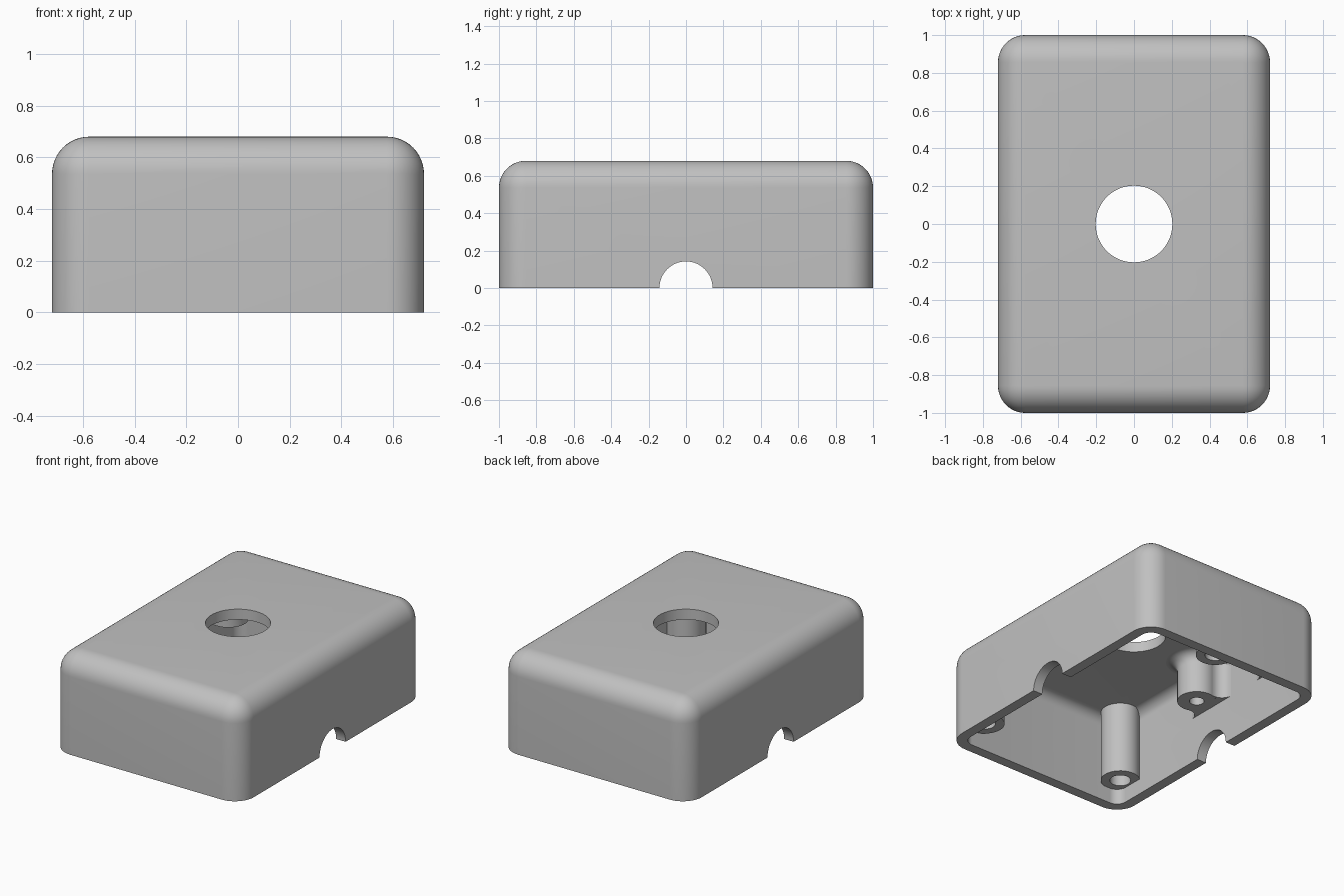
import bpy, bmesh
from math import sin, cos, pi, atan2, radians
from mathutils import Matrix, Vector

cube = bpy.data.objects.get("Cube")
if cube:
    bpy.data.objects.remove(cube, do_unlink=True)

HX, HY, H = 0.72, 1.0, 0.68      # half width, half length, height
WALL, FILLET = 0.072, 0.144
CEILING = H - WALL

grey = bpy.data.materials.new("plain grey plastic")
grey.use_nodes = True
colour = (0.53, 0.53, 0.53, 1)
grey.diffuse_color = colour
grey.node_tree.nodes["Principled BSDF"].inputs["Base Color"].default_value = colour


def make(name, bm):
    bmesh.ops.recalc_face_normals(bm, faces=bm.faces)
    mesh = bpy.data.meshes.new(name)
    bm.to_mesh(mesh)
    bm.free()
    mesh.materials.append(grey)
    ob = bpy.data.objects.new(name, mesh)
    bpy.context.collection.objects.link(ob)
    return ob


def select(ob):
    bpy.ops.object.select_all(action='DESELECT')
    ob.select_set(True)
    bpy.context.view_layer.objects.active = ob


def smooth(ob):
    select(ob)
    bpy.ops.object.shade_smooth_by_angle(angle=radians(30))


def rounded_box(hx, hy, hz, radius):
    bm = bmesh.new()
    bmesh.ops.create_cube(bm, size=2)
    bmesh.ops.scale(bm, vec=(hx, hy, hz), verts=bm.verts)
    bmesh.ops.bevel(bm, geom=bm.edges[:], offset=radius, segments=12,
                    profile=0.5, affect='EDGES')
    return bm


def cylinder(radius, depth, matrix):
    bm = bmesh.new()
    bmesh.ops.create_cone(bm, cap_ends=True, segments=64, radius1=radius,
                          radius2=radius, depth=depth, matrix=matrix)
    return bm


def cut(ob, cutter):
    cutter.hide_render = True
    mod = ob.modifiers.new("cut", 'BOOLEAN')
    mod.operation, mod.solver, mod.object = 'DIFFERENCE', 'EXACT', cutter
    select(ob)
    bpy.ops.object.modifier_apply(modifier=mod.name)
    bpy.data.objects.remove(cutter, do_unlink=True)


def revolve(name, profile, x, y, limit=None):
    bm = bmesh.new()
    verts = [bm.verts.new((r, 0, z)) for r, z in profile]
    edges = [bm.edges.new(pair) for pair in zip(verts, verts[1:])]
    bmesh.ops.spin(bm, geom=verts + edges, cent=(0, 0, 0), axis=(0, 0, 1),
                   angle=2 * pi, steps=40, use_duplicate=False)
    bmesh.ops.remove_doubles(bm, verts=bm.verts, dist=0.0005)
    bmesh.ops.translate(bm, vec=(x, y, 0), verts=bm.verts)
    if limit:                     # keep the flare inside the side wall
        for v in bm.verts:
            v.co.x = max(-limit, min(limit, v.co.x))
    smooth(make(name, bm))


# Shell: rounded box sliced flat at the bottom, then hollowed
bm = rounded_box(HX, HY, H, FILLET)
bmesh.ops.bisect_plane(bm, geom=bm.verts[:] + bm.edges[:] + bm.faces[:],
                       plane_co=(0, 0, 0), plane_no=(0, 0, 1), clear_inner=True)
bmesh.ops.holes_fill(bm, edges=[e for e in bm.edges if e.is_boundary])
shell = make("shell", bm)
cut(shell, make("cavity_cutter", rounded_box(HX - WALL, HY - WALL, CEILING, FILLET - WALL)))

# Round opening in the top and cable notches in both long sides
cut(shell, make("top_hole_cutter", cylinder(0.203, 0.6, Matrix.Translation((0, 0, H)))))
cut(shell, make("notch_cutter", cylinder(0.142, 2, Matrix.Rotation(pi / 2, 4, 'Y'))))
smooth(shell)

# Three long screw posts
R = 0.125
TOP = CEILING + 0.003
POST_Z = 0.108
post = [(0, 0.5), (0.067, 0.5), (0.067, POST_Z), (R, POST_Z), (R, TOP)]
for name, x, y in (("left_front", 0.565, -0.81), ("right_front", -0.565, -0.81),
                   ("middle_back", 0, 0.81)):
    revolve(name + "_screw_post", post, x, y)

# Short bosses, flared into the ceiling and blended into the side walls
BOSS_X, BOSS_Z, HOLE = 0.524, 0.32, 0.047
BLEND, SPREAD = 0.076, 0.195
GAP = HX - WALL - BOSS_X
boss = [(0, 0.52), (HOLE, 0.52), (HOLE, BOSS_Z), (R, BOSS_Z)]
boss += [(R + WALL * (1 - cos(a)), CEILING - WALL + WALL * sin(a))
         for a in (i * pi / 16 for i in range(9))]
boss.append((R + WALL, TOP))


def web_outline():
    centre = Vector((GAP - BLEND, SPREAD))
    tangent = atan2(centre.y, centre.x)
    side = [(GAP + 0.006, SPREAD)]
    for i in range(9):            # concave blend from wall to boss
        a = (tangent - pi) * i / 8
        side.append((centre.x + BLEND * cos(a), centre.y + BLEND * sin(a)))
    inner = []
    for i in range(13):           # follows the boss just under its skin
        a = tangent * (1 - i / 6)
        inner.append(((R - 0.005) * cos(a), (R - 0.005) * sin(a)))
    return side + inner + [(u, -v) for u, v in reversed(side)]


for side, s in (("left", 1), ("right", -1)):
    for place, y in (("middle", 0), ("back", 0.644)):
        name = side + "_" + place
        revolve(name + "_boss", boss, s * BOSS_X, y, limit=0.652)
        bm = bmesh.new()
        face = bm.faces.new([bm.verts.new((s * (BOSS_X + u), y + v, BOSS_Z + 0.001))
                             for u, v in web_outline()])
        out = bmesh.ops.extrude_face_region(bm, geom=[face], use_keep_orig=True)
        bmesh.ops.translate(bm, vec=(0, 0, TOP - BOSS_Z - 0.001),
                            verts=[g for g in out["geom"] if isinstance(g, bmesh.types.BMVert)])
        smooth(make(name + "_boss_web", bm))
